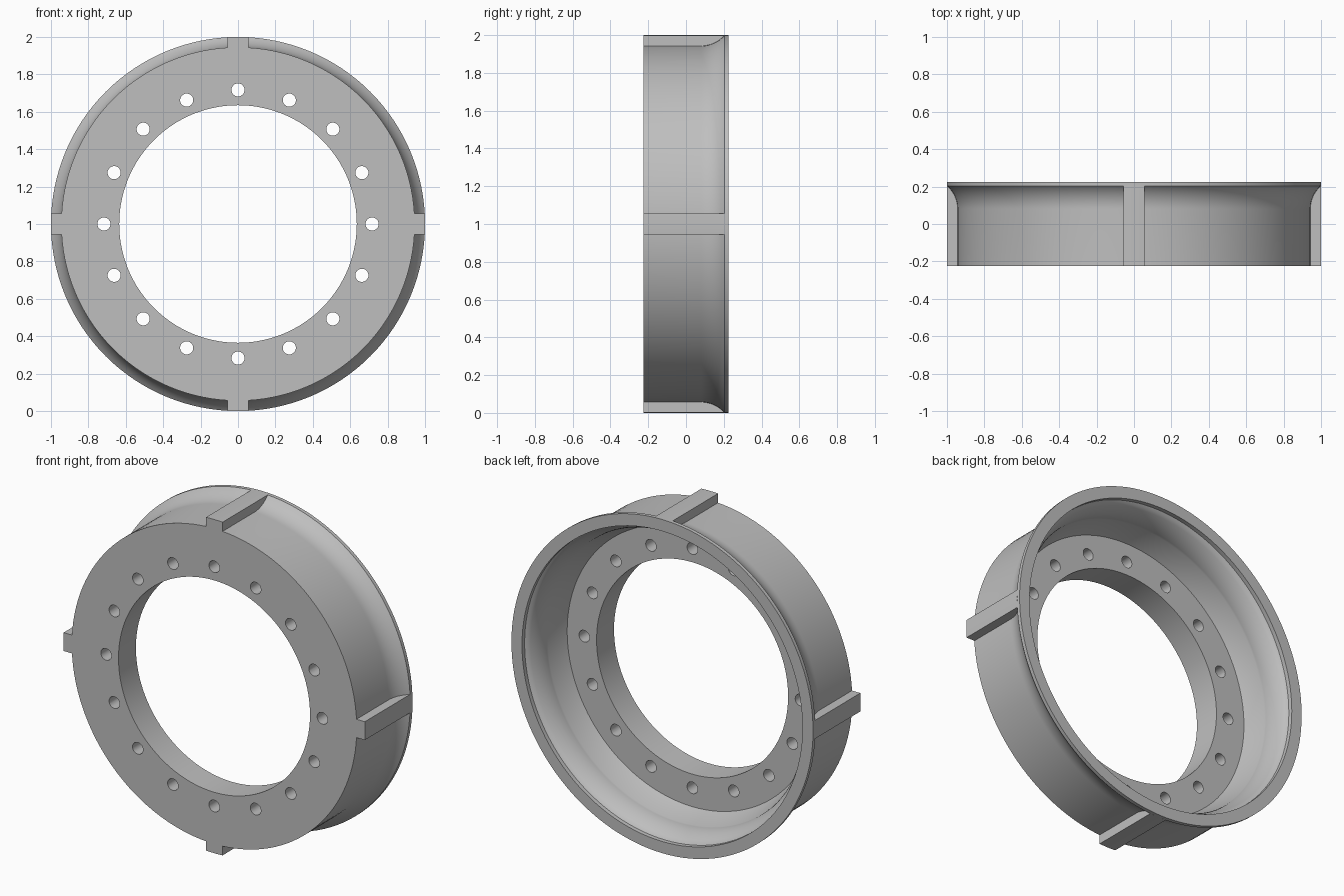
import bpy, bmesh, math
from mathutils import Matrix, Vector

cube = bpy.data.objects.get("Cube")
if cube:
    bpy.data.objects.remove(cube, do_unlink=True)

HALF = 0.225                      # half depth along y
CENTRE = Vector((0, 0, 1))        # wheel axis runs along y at this point
WALL, RIM = 0.945, 1.0            # drum wall and flange radii

metal = bpy.data.materials.new("plain grey metal")
metal.use_nodes = True
grey = (0.52, 0.52, 0.52, 1)
metal.diffuse_color = grey
metal.node_tree.nodes["Principled BSDF"].inputs["Base Color"].default_value = grey


def make_object(name, bm):
    bmesh.ops.recalc_face_normals(bm, faces=bm.faces)
    mesh = bpy.data.meshes.new(name)
    bm.to_mesh(mesh)
    bm.free()
    mesh.materials.append(metal)
    obj = bpy.data.objects.new(name, mesh)
    bpy.context.collection.objects.link(obj)
    return obj


def activate(obj):
    bpy.ops.object.select_all(action='DESELECT')
    obj.select_set(True)
    bpy.context.view_layer.objects.active = obj


def flare(r0, y0, y1, radius, steps=10):
    """Concave arc leaving a straight wall and flaring outwards."""
    points = []
    for i in range(steps + 1):
        d = (y1 - y0) * i / steps
        points.append((r0 + radius - math.sqrt(radius ** 2 - d ** 2), y0 + d))
    return points


# Drum: plate with central opening, outer wall, flared flange, hollow back
outer = flare(WALL, 0.08, 0.203, 0.165)
inner = flare(0.875, 0.06, 0.19, 0.23)
profile = [(0.635, -HALF), (WALL, -HALF)] + outer
profile += [(RIM, 0.205), (RIM, HALF), (0.93, HALF), (0.93, 0.2)]
profile += inner[::-1] + [(0.83, -0.06), (0.635, -0.06)]

bm = bmesh.new()
verts = [bm.verts.new((r, y, CENTRE.z)) for r, y in profile]
edges = [bm.edges.new((verts[i - 1], verts[i])) for i in range(len(verts))]
bmesh.ops.spin(bm, geom=verts + edges, cent=CENTRE, axis=(0, 1, 0),
               angle=math.tau, steps=128)
bmesh.ops.remove_doubles(bm, verts=bm.verts, dist=0.0005)
drum = make_object("drum", bm)

# Ring of sixteen bolt holes through the plate
bm = bmesh.new()
for i in range(16):
    angle = math.tau * i / 16
    place = (Matrix.Translation(CENTRE) @ Matrix.Rotation(angle, 4, 'Y')
             @ Matrix.Translation((0.717, -0.15, 0))
             @ Matrix.Rotation(math.pi / 2, 4, 'X'))
    bmesh.ops.create_cone(bm, cap_ends=True, segments=32, radius1=0.035,
                          radius2=0.035, depth=0.3, matrix=place)
cutter = make_object("bolt_hole_cutter", bm)
cutter.hide_render = True

cut = drum.modifiers.new("bolt_holes", 'BOOLEAN')
cut.operation = 'DIFFERENCE'
cut.solver = 'EXACT'
cut.object = cutter
activate(drum)
bpy.ops.object.modifier_apply(modifier=cut.name)
bpy.data.objects.remove(cutter, do_unlink=True)
bpy.ops.object.shade_smooth_by_angle(angle=math.radians(25))

# Four ribs across the wall, their crowns following the flange radius
for k, side in enumerate(("top", "left", "bottom", "right")):
    bm = bmesh.new()
    xs = [0.055 * (i / 4 - 1) for i in range(9)]
    section = [(x, math.sqrt(RIM ** 2 - x ** 2)) for x in xs]
    section += [(0.055, 0.938), (-0.055, 0.938)]
    face = bm.faces.new([bm.verts.new((x, -HALF, z)) for x, z in section])
    grown = bmesh.ops.extrude_face_region(bm, geom=[face], use_keep_orig=True)
    moved = [g for g in grown["geom"] if isinstance(g, bmesh.types.BMVert)]
    bmesh.ops.translate(bm, verts=moved, vec=(0, 0.205 + HALF, 0))
    turn = Matrix.Rotation(k * math.pi / 2, 4, 'Y')
    bmesh.ops.transform(bm, matrix=Matrix.Translation(CENTRE) @ turn, verts=bm.verts)
    rib = make_object(side + "_rib", bm)
    activate(rib)
    bpy.ops.object.shade_smooth_by_angle(angle=math.radians(25))
